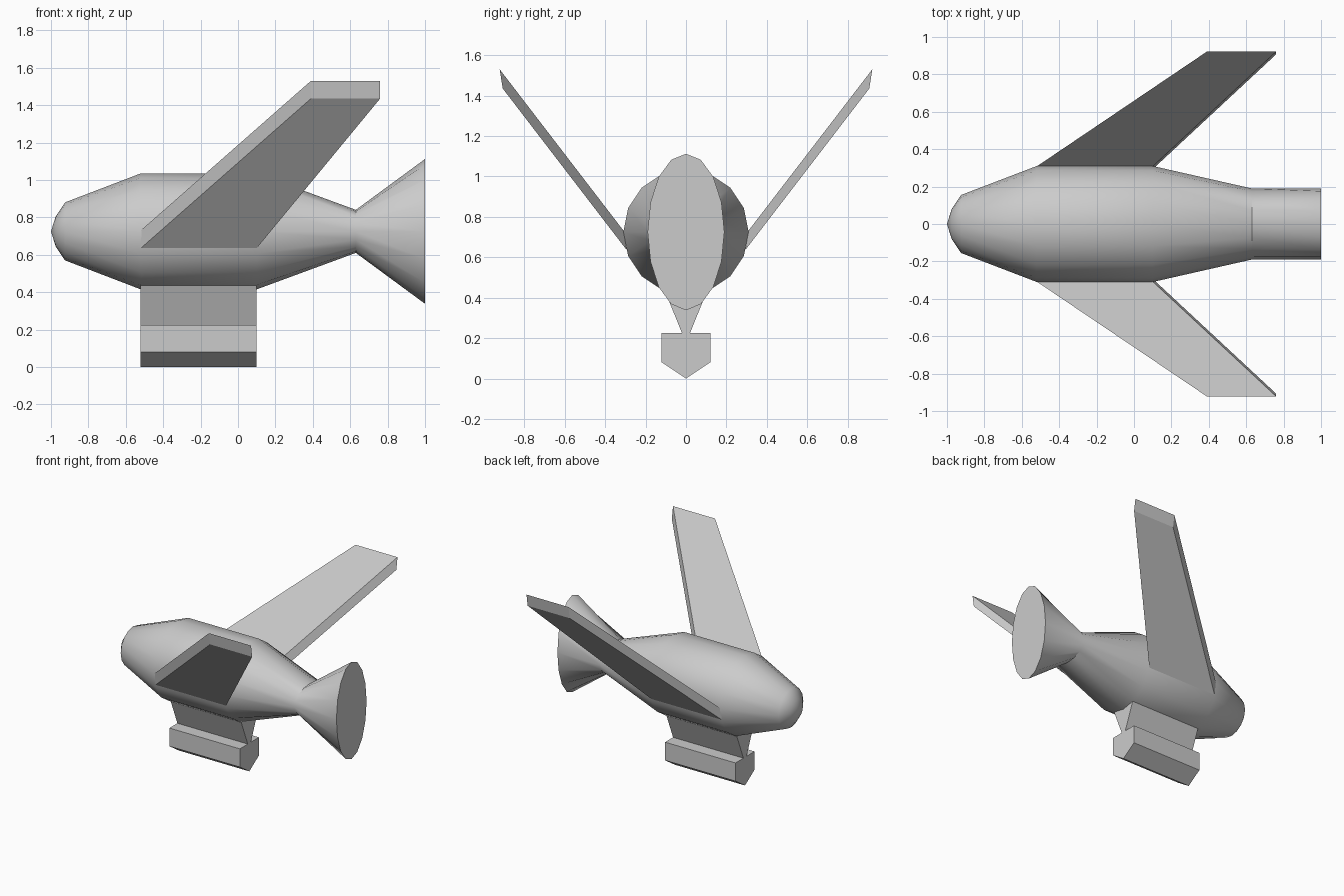
import bpy, bmesh
from math import sin, cos, pi, radians
from mathutils import Vector

if "Cube" in bpy.data.objects:
    bpy.data.objects.remove(bpy.data.objects["Cube"])

SIDES = 16
AXIS_Z = 0.725          # height of the fuselage centre line
X0, X1 = -0.52, 0.10    # straight mid-section, shared by wings and pylon


def make_object(name, bm):
    bmesh.ops.recalc_face_normals(bm, faces=bm.faces)
    mesh = bpy.data.meshes.new(name)
    bm.to_mesh(mesh)
    bm.free()
    obj = bpy.data.objects.new(name, mesh)
    bpy.context.collection.objects.link(obj)
    return obj


def loft(bm, rings):
    """Bridge equal-length rings of points and cap both ends."""
    rows = [[bm.verts.new(p) for p in ring] for ring in rings]
    n = len(rows[0])
    for a, b in zip(rows, rows[1:]):
        for i in range(n):
            j = (i + 1) % n
            bm.faces.new((a[i], a[j], b[j], b[i]))
    return rows


def prism(name, profile):
    """Extrude a (y, z) profile along the straight mid-section."""
    bm = bmesh.new()
    rows = loft(bm, [[Vector((x, y, z)) for y, z in profile] for x in (X0, X1)])
    for row in rows:
        bm.faces.new(row)
    return make_object(name, bm)


# Fuselage: elliptical stations (x, half width, half height), flaring to the tail
stations = [(-0.975, 0.08, 0.08), (-0.925, 0.155, 0.155), (X0, 0.31, 0.31),
            (X1, 0.31, 0.31), (0.63, 0.19, 0.115), (1.0, 0.19, 0.387)]
bm = bmesh.new()
rows = loft(bm, [[Vector((x, ry * cos(2 * pi * i / SIDES),
                          AXIS_Z + rz * sin(2 * pi * i / SIDES)))
                  for i in range(SIDES)] for x, ry, rz in stations])
nose = bm.verts.new((-1.0, 0, AXIS_Z))
for i in range(SIDES):
    bm.faces.new((rows[0][i], rows[0][(i + 1) % SIDES], nose))
bm.faces.new(rows[-1])
fuselage = make_object("fuselage", bm)
bpy.context.view_layer.objects.active = fuselage
fuselage.select_set(True)
bpy.ops.object.shade_smooth_by_angle(angle=radians(40))

# Swept, raised wings: root and tip sections, one per side
for side, name in ((1, "left_wing"), (-1, "right_wing")):
    bm = bmesh.new()
    root = [(X0, 0.293, 0.635), (X1, 0.293, 0.635), (X1, 0.308, 0.73), (X0, 0.308, 0.73)]
    tip = [(0.39, 0.907, 1.435), (0.76, 0.907, 1.435), (0.76, 0.922, 1.53), (0.39, 0.922, 1.53)]
    rows = loft(bm, [[Vector((x, side * y, z)) for x, y, z in ring] for ring in (root, tip)])
    for row in rows:
        bm.faces.new(row)
    make_object(name, bm)

# Tapered pylon and keeled pod under the belly
prism("pylon", [(-0.105, 0.435), (0.105, 0.435), (0.02, 0.225), (-0.02, 0.225)])
prism("keel_pod", [(-0.12, 0.225), (0.12, 0.225), (0.12, 0.08), (0, 0), (-0.12, 0.08)])
